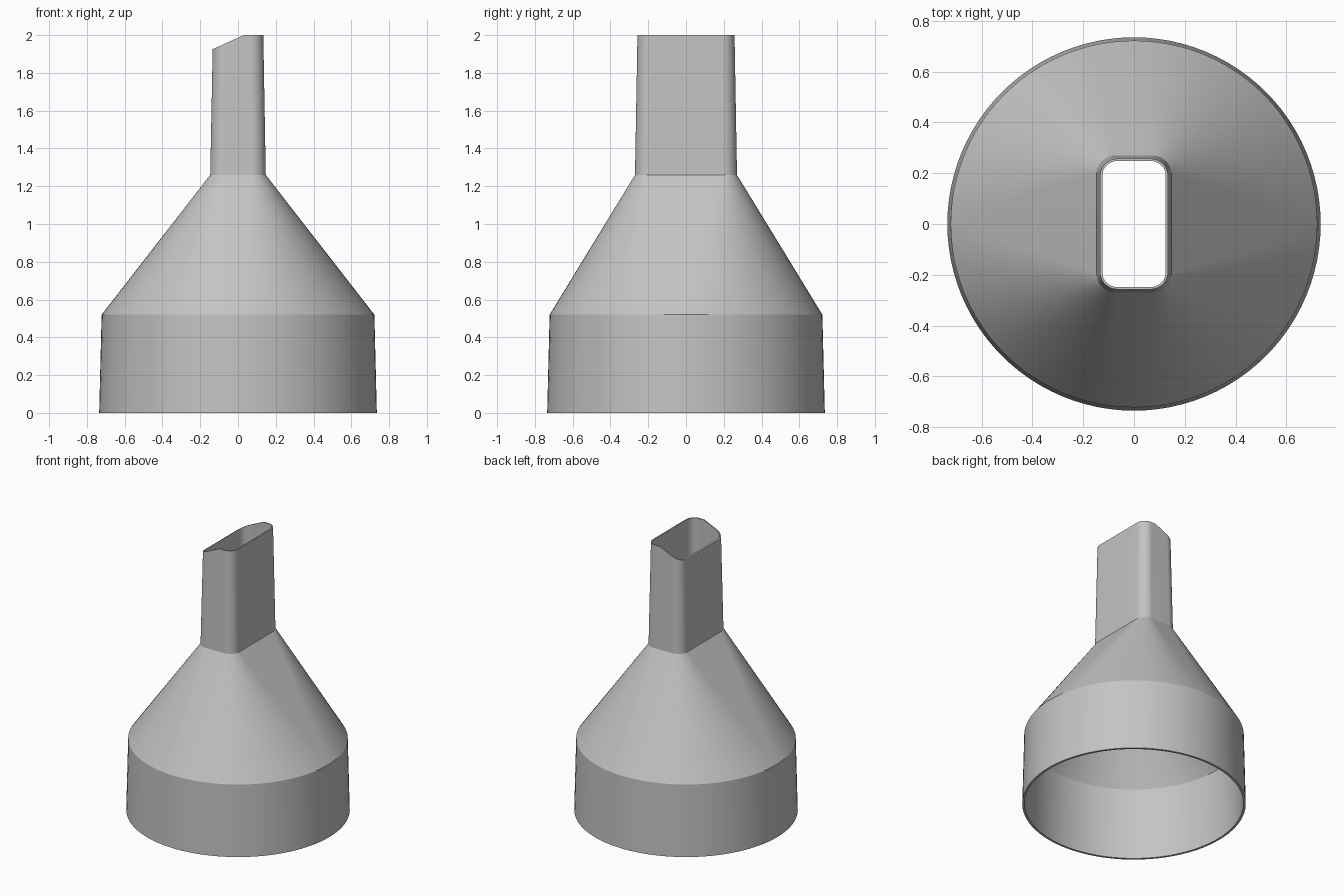
import bpy, bmesh, math

cube = bpy.data.objects.get("Cube")
if cube:
    bpy.data.objects.remove(cube, do_unlink=True)

STEPS = 24         # segments per quarter turn
CUT_X = 0.03       # where the slanted tip begins


def circle(radius, z):
    """Round section, with spare points stacked where the flats of the tube begin."""
    pts = []
    for q in range(4):
        for i in range(STEPS + 1):
            a = math.pi / 2 * (q + i / STEPS)
            pts.append((radius * math.cos(a), radius * math.sin(a), z))
        if q % 2 == 0:
            pts.append(pts[-1])
    return pts


def slot(hx, hy, r, height):
    """Rounded rectangle section; height is a function of x."""
    pts = []
    for q, (sx, sy) in enumerate(((1, 1), (-1, 1), (-1, -1), (1, -1))):
        for i in range(STEPS + 1):
            a = math.pi / 2 * (q + i / STEPS)
            x = sx * (hx - r) + r * math.cos(a)
            pts.append((x, sy * (hy - r) + r * math.sin(a), height(x)))
        if q % 2 == 0:
            pts.append((CUT_X, sy * hy, height(CUT_X)))
    return pts


def shoulder(x):
    return 1.26


def tip(x):
    return min(2.0, 2.0 - (CUT_X - x) * 0.455)


# Sections run up the outside, over the tip and back down the inside
sections = [
    circle(0.735, 0), circle(0.722, 0.52),
    slot(0.147, 0.27, 0.074, shoulder), slot(0.134, 0.257, 0.068, tip),
    slot(0.125, 0.248, 0.059, tip), slot(0.137, 0.26, 0.064, shoulder),
    circle(0.706, 0.515), circle(0.719, 0),
]

bm = bmesh.new()
rings = [[bm.verts.new(p) for p in s] for s in sections]
for lower, upper in zip(rings, rings[1:] + rings[:1]):
    n = len(lower)
    for i in range(n):
        j = (i + 1) % n
        bm.faces.new((lower[i], lower[j], upper[j], upper[i]))
bmesh.ops.remove_doubles(bm, verts=bm.verts, dist=1e-5)
bmesh.ops.recalc_face_normals(bm, faces=bm.faces)
mesh = bpy.data.meshes.new("nozzle_adapter")
bm.to_mesh(mesh)
bm.free()

# Plain grey plastic
mat = bpy.data.materials.new("grey plastic")
mat.use_nodes = True
color = (0.55, 0.55, 0.55, 1)
mat.diffuse_color = color
mat.node_tree.nodes["Principled BSDF"].inputs["Base Color"].default_value = color
mesh.materials.append(mat)

adapter = bpy.data.objects.new("nozzle_adapter", mesh)
bpy.context.collection.objects.link(adapter)
bpy.context.view_layer.objects.active = adapter
adapter.select_set(True)
bpy.ops.object.shade_smooth_by_angle(angle=math.radians(25))
